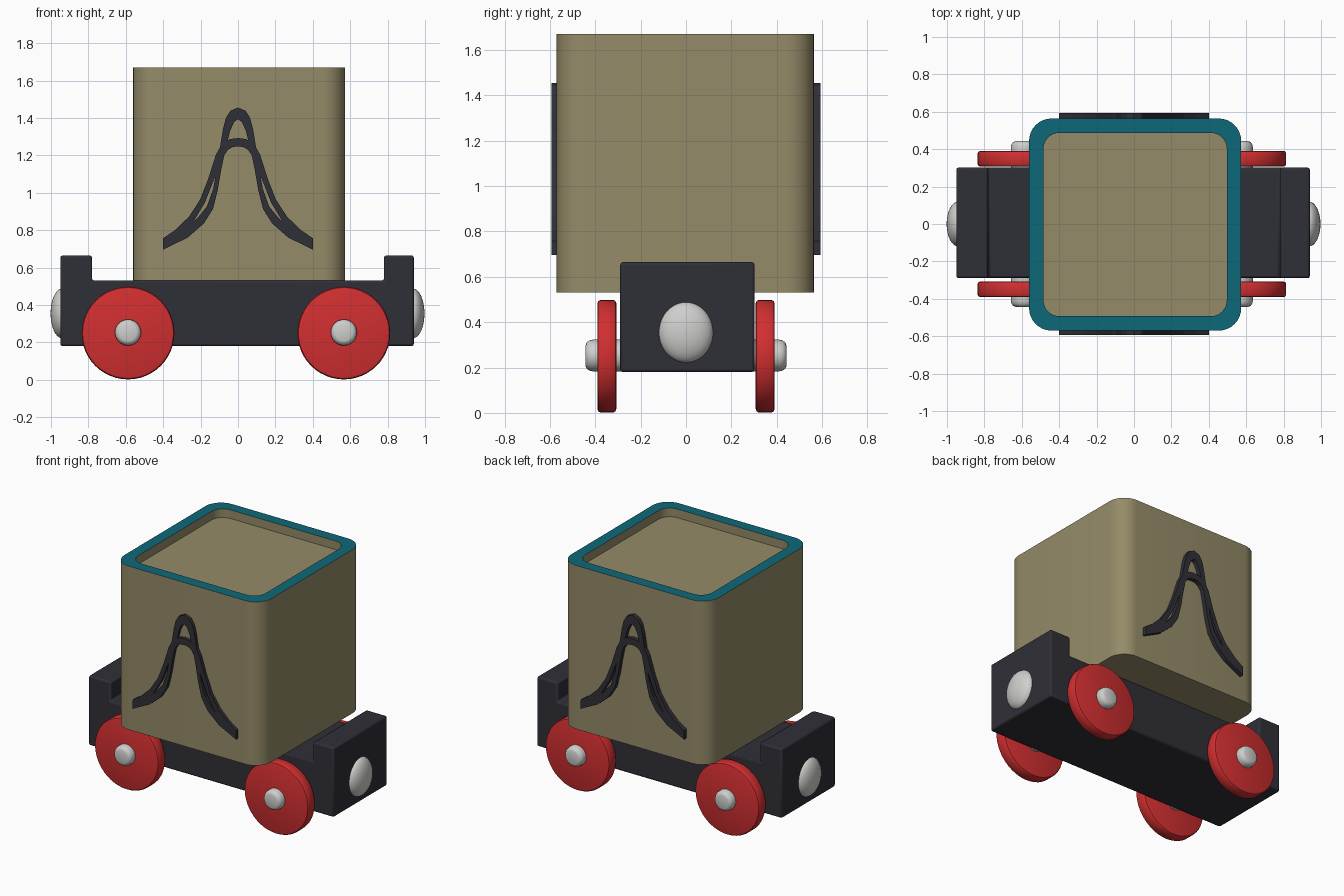
import bpy, bmesh, math
from mathutils import Vector

if "Cube" in bpy.data.objects:
    bpy.data.objects.remove(bpy.data.objects["Cube"])


def material(name, rgb):
    m = bpy.data.materials.new(name)
    m.diffuse_color = (*rgb, 1)
    m.use_nodes = True
    m.node_tree.nodes["Principled BSDF"].inputs["Base Color"].default_value = m.diffuse_color
    return m


TAN = material("tan", (0.30, 0.26, 0.14))
TEAL = material("teal", (0.004, 0.14, 0.19))
DARK = material("dark slate", (0.028, 0.028, 0.038))
RED = material("red", (0.64, 0.028, 0.03))
SILVER = material("silver", (0.62, 0.62, 0.61))


def finish(name, bm, mats, smooth=True):
    bmesh.ops.recalc_face_normals(bm, faces=bm.faces)
    me = bpy.data.meshes.new(name)
    bm.to_mesh(me)
    bm.free()
    ob = bpy.data.objects.new(name, me)
    bpy.context.collection.objects.link(ob)
    for m in mats:
        me.materials.append(m)
    if smooth:
        for o in bpy.context.selected_objects:
            o.select_set(False)
        ob.select_set(True)
        bpy.context.view_layer.objects.active = ob
        bpy.ops.object.shade_smooth_by_angle(angle=math.radians(35))
    return ob


def loft(bm, loops, closed_ends=True):
    rings = [[bm.verts.new(p) for p in lp] for lp in loops]
    n = len(rings[0])
    bands = []
    for a, b in zip(rings, rings[1:]):
        bands.append([bm.faces.new((a[i], a[(i + 1) % n], b[(i + 1) % n], b[i])) for i in range(n)])
    if closed_ends:
        bm.faces.new(rings[0])
        bm.faces.new(rings[-1])
    return bands


def lathe_y(name, profile, x, z, mat, n=48):
    # profile of (y, radius) turned round a line parallel to y
    bm = bmesh.new()
    loft(bm, [[(x + r * math.cos(2 * math.pi * i / n), y, z + r * math.sin(2 * math.pi * i / n))
               for i in range(n)] for y, r in profile])
    return finish(name, bm, [mat])


def rounded_square(h, r, z, cx=0.006, cy=-0.003, k=8):
    pts = []
    for q, (sx, sy) in enumerate(((1, 1), (-1, 1), (-1, -1), (1, -1))):
        for i in range(k + 1):
            a = math.pi / 2 * (q + i / k)
            pts.append((cx + sx * (h - r) + r * math.cos(a), cy + sy * (h - r) + r * math.sin(a), z))
    return pts


# Cargo box with a teal rim and a shallow recessed top
bm = bmesh.new()
bands = loft(bm, [rounded_square(0.567, 0.12, 0.53), rounded_square(0.567, 0.12, 1.67),
                  rounded_square(0.49, 0.085, 1.67), rounded_square(0.49, 0.085, 1.61)])
for f in bands[1]:
    f.material_index = 1
finish("cargo_box", bm, [TAN, TEAL])

# Chassis: flat bed with a raised block at each end
side = [(-0.95, 0.18), (0.94, 0.18), (0.94, 0.665), (0.78, 0.665),
        (0.78, 0.53), (-0.78, 0.53), (-0.78, 0.665), (-0.95, 0.665)]
bm = bmesh.new()
loft(bm, [[(x, y, z) for x, z in side] for y in (-0.29, 0.302)])
chassis = finish("chassis", bm, [DARK])
bev = chassis.modifiers.new("soft_edges", "BEVEL")
bev.width = 0.012
bev.segments = 2

# Domed couplers on both ends
for name, x in (("left_coupler", -0.94), ("right_coupler", 0.935)):
    bm = bmesh.new()
    bmesh.ops.create_uvsphere(bm, u_segments=32, v_segments=20, radius=1)
    for v in bm.verts:
        v.co = Vector((x + v.co.x * 0.062, v.co.y * 0.12, 0.355 + v.co.z * 0.133))
    finish(name, bm, [SILVER])

# Axles and wheels
for end, x in (("left", -0.588), ("right", 0.566)):
    lathe_y(end + "_axle", [(-0.443, 0.045), (-0.438, 0.058), (-0.425, 0.067), (-0.41, 0.07),
                            (0.41, 0.07), (0.425, 0.067), (0.438, 0.058), (0.443, 0.045)],
            x, 0.253, SILVER, 32)
    for s, sname in ((-1, "front"), (1, "back")):
        lathe_y(f"{end}_{sname}_wheel",
                [(s * 0.307, 0.232), (s * 0.311, 0.243), (s * 0.32, 0.248),
                 (s * 0.378, 0.248), (s * 0.387, 0.243), (s * 0.391, 0.232)], x, 0.25, RED)


# Raised curved ribbons on the front and back: (x, z, width), mirrored in x
def ribbon(name, half, s):
    left = [(-x, z, w) for x, z, w in reversed(half) if x > 0]
    pts = left + half
    bm = bmesh.new()
    loops = []
    for i, (x, z, w) in enumerate(pts):
        a, b = pts[max(i - 1, 0)], pts[min(i + 1, len(pts) - 1)]
        t = Vector((b[0] - a[0], b[1] - a[1])).normalized()
        if i in (0, len(pts) - 1):
            t = Vector((1, 0))
        nx, nz = -t.y * w / 2, t.x * w / 2
        loops.append([(x + nx, s * 0.55, z + nz), (x + nx, s * 0.593, z + nz),
                      (x - nx, s * 0.593, z - nz), (x - nx, s * 0.55, z - nz)])
    loft(bm, loops)
    finish(name, bm, [DARK], smooth=False)


WIDE = [(0, 1.27, .045), (0.035, 1.266, .045), (0.07, 1.245, .045), (0.1, 1.195, .04),
        (0.145, 1.07, .03), (0.19, 0.955, .03), (0.25, 0.86, .035), (0.32, 0.785, .045),
        (0.40, 0.727, .06)]
TALL = [(0, 1.423, .065), (0.022, 1.415, .06), (0.042, 1.39, .05), (0.06, 1.34, .04),
        (0.085, 1.22, .03), (0.103, 1.12, .025), (0.12, 1.02, .025), (0.15, 0.92, .035),
        (0.2, 0.85, .045), (0.28, 0.78, .045), (0.40, 0.723, .055)]
for s, sname in ((-1, "front"), (1, "back")):
    ribbon(sname + "_wide_ribbon", WIDE, s)
    ribbon(sname + "_tall_ribbon", TALL, s)
